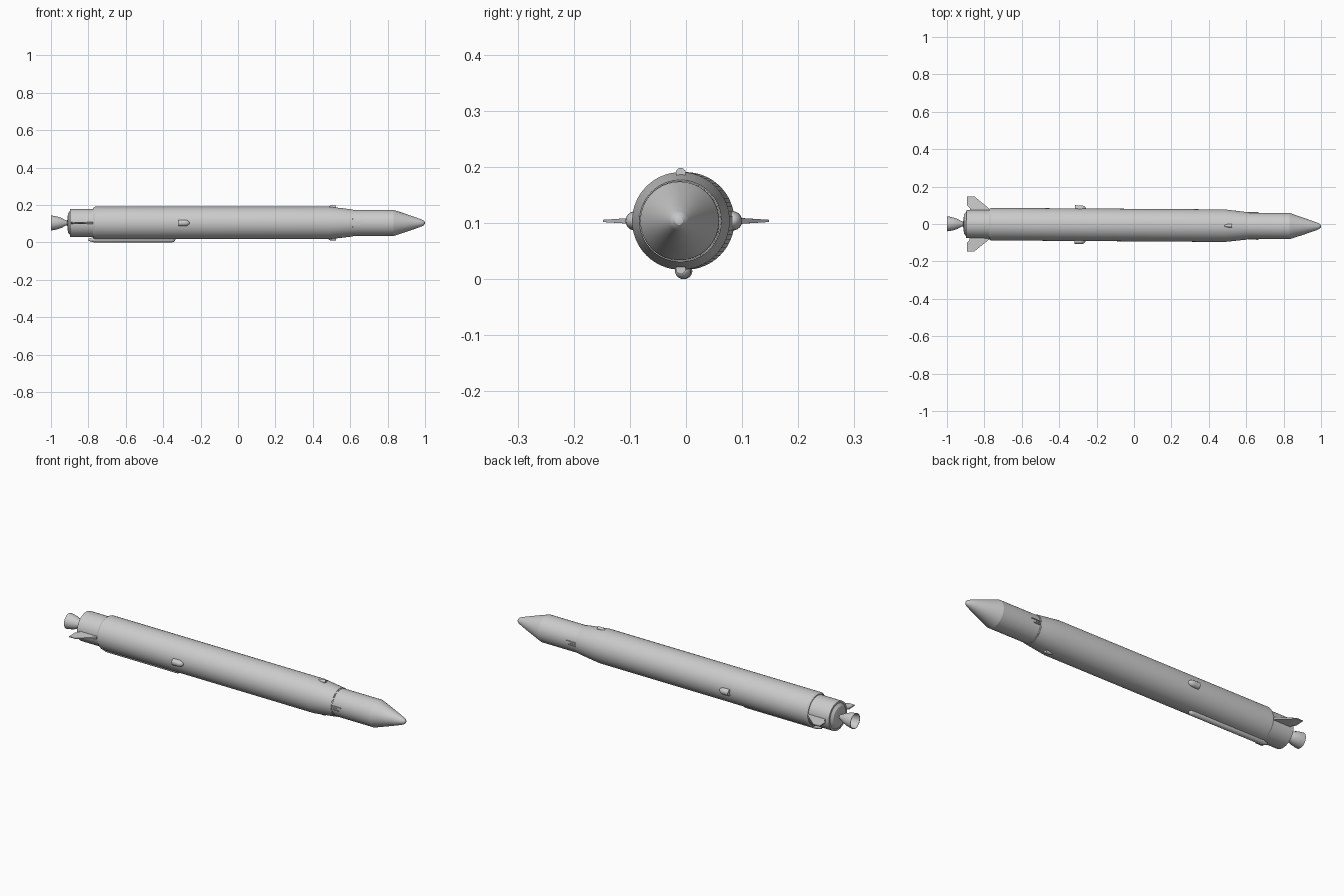
import bpy, bmesh, math
from mathutils import Matrix, Vector

if "Cube" in bpy.data.objects:
    bpy.data.objects.remove(bpy.data.objects["Cube"])

AXIS_Z = 0.1035
# the whole rocket is yawed very slightly about the fins
PLACE = (Matrix.Translation((-0.87, 0, AXIS_Z)) @ Matrix.Rotation(-0.0067, 4, 'Z')
         @ Matrix.Translation((0.87, 0, 0)))


def finish(bm, name, smooth=True):
    bmesh.ops.recalc_face_normals(bm, faces=bm.faces)
    bm.transform(PLACE)
    me = bpy.data.meshes.new(name)
    bm.to_mesh(me)
    bm.free()
    ob = bpy.data.objects.new(name, me)
    bpy.context.collection.objects.link(ob)
    if smooth:
        bpy.ops.object.select_all(action='DESELECT')
        ob.select_set(True)
        bpy.context.view_layer.objects.active = ob
        bpy.ops.object.shade_smooth_by_angle(angle=math.radians(25))
    return ob


def lathe(name, profile, sides=64, offset=(0, 0)):
    """Turn (x, radius) points round the x axis, shifted by (y, z)."""
    bm = bmesh.new()
    rings = []
    for x, r in profile:
        if r == 0:
            rings.append([bm.verts.new((x, *offset))])
        else:
            rings.append([bm.verts.new((x, offset[0] + r * math.cos(t), offset[1] + r * math.sin(t)))
                          for t in (2 * math.pi * i / sides for i in range(sides))])
    for a, b in zip(rings, rings[1:]):
        for i in range(sides):
            j = (i + 1) % sides
            quad = [a[i % len(a)], a[j % len(a)], b[j % len(b)], b[i % len(b)]]
            bm.faces.new(list(dict.fromkeys(quad)))
    return finish(bm, name)


def box(name, lo, hi):
    bm = bmesh.new()
    bmesh.ops.create_cube(bm, size=1)
    lo, hi = Vector(lo), Vector(hi)
    bmesh.ops.scale(bm, vec=hi - lo, verts=bm.verts)
    bmesh.ops.translate(bm, vec=(lo + hi) / 2, verts=bm.verts)
    return finish(bm, name, False)


def dome(x0, x1, r, n=6):
    """Rounded end from full radius at x0 to a point at x1."""
    return [(x0 + (x1 - x0) * math.sin(k * math.pi / 2 / n),
             r * math.cos(k * math.pi / 2 / n) if k < n else 0) for k in range(n + 1)]


# main stage with tapered shoulder
lathe("main_stage", [(-0.776, 0), (-0.776, 0.080), (-0.765, 0.087), (0.485, 0.087),
                     (0.608, 0.073), (0.608, 0)])
# aft skirt with rounded base
lathe("aft_skirt", [(-0.77, 0), (-0.77, 0.076), (-0.897, 0.076), (-0.897, 0.066),
                    (-0.908, 0.052), (-0.912, 0.03), (-0.914, 0)])
# upper stage and nose
lathe("interstage_ring", [(0.60, 0), (0.60, 0.0715), (0.614, 0.0715), (0.614, 0)])
lathe("upper_stage", [(0.605, 0), (0.605, 0.070), (0.832, 0.070), (0.832, 0)])
lathe("nose_cone", [(0.832, 0), (0.832, 0.070), (0.90, 0.0475), (0.955, 0.0285),
                    (0.984, 0.0175), (0.992, 0.0135), (0.998, 0.007), (1.0, 0)])

# hollow engine bell
outer = [(-0.90, 0.018), (-0.913, 0.012), (-0.925, 0.016), (-0.942, 0.026),
         (-0.965, 0.034), (-0.985, 0.038), (-1.0, 0.040)]
inner = [(x, r - 0.002) for x, r in reversed(outer[1:])]
lathe("engine_bell", outer + inner + [(-0.912, 0)], 32)

# underside cable tunnel
lathe("cable_tunnel", [(-0.80, 0), (-0.80, 0.006), (-0.772, 0.014)] + dome(-0.355, -0.335, 0.014),
      24, (-0.002, 0.014 - AXIS_Z))

for s, side in ((-1, "front"), (1, "back")):
    # side pods, blunt aft and rounded forward
    lathe(f"side_pod_{side}", [(-0.317, 0), (-0.317, 0.017)] + dome(-0.287, -0.258, 0.017),
          24, (s * 0.087, 0))
    # little rods beside the interstage
    for k, length in ((-1, 0.042), (0, 0.03), (1, 0.055)):
        z = k * 0.009
        box(f"interstage_rod_{side}_{k + 2}", (0.61, s * 0.071 - 0.003, z - 0.0015),
            (0.61 + length, s * 0.071 + 0.003, z + 0.0015))
    # tail fin: thick root thinning to the tip
    outline = [(-0.775, 0.072, 0.006), (-0.775, 0.083, 0.006), (-0.855, 0.148, 0.002),
               (-0.893, 0.148, 0.002), (-0.893, 0.100, 0.004), (-0.878, 0.086, 0.006),
               (-0.878, 0.072, 0.006)]
    bm = bmesh.new()
    top = [bm.verts.new((x, s * y, t)) for x, y, t in outline]
    low = [bm.verts.new((x, s * y, -t)) for x, y, t in outline]
    bm.faces.new(top)
    bm.faces.new(low[::-1])
    for i in range(len(top)):
        j = (i + 1) % len(top)
        bm.faces.new((top[i], low[i], low[j], top[j]))
    bmesh.ops.triangulate(bm, faces=[f for f in bm.faces if len(f.verts) > 4])
    finish(bm, f"tail_fin_{side}", False)

# shoulder pods, blunt forward and rounded aft
for s, side in ((1, "top"), (-1, "bottom")):
    lathe(f"shoulder_pod_{side}", [(0.525, 0), (0.525, 0.009)] + dome(0.51, 0.483, 0.009),
          20, (0, s * 0.0855))
